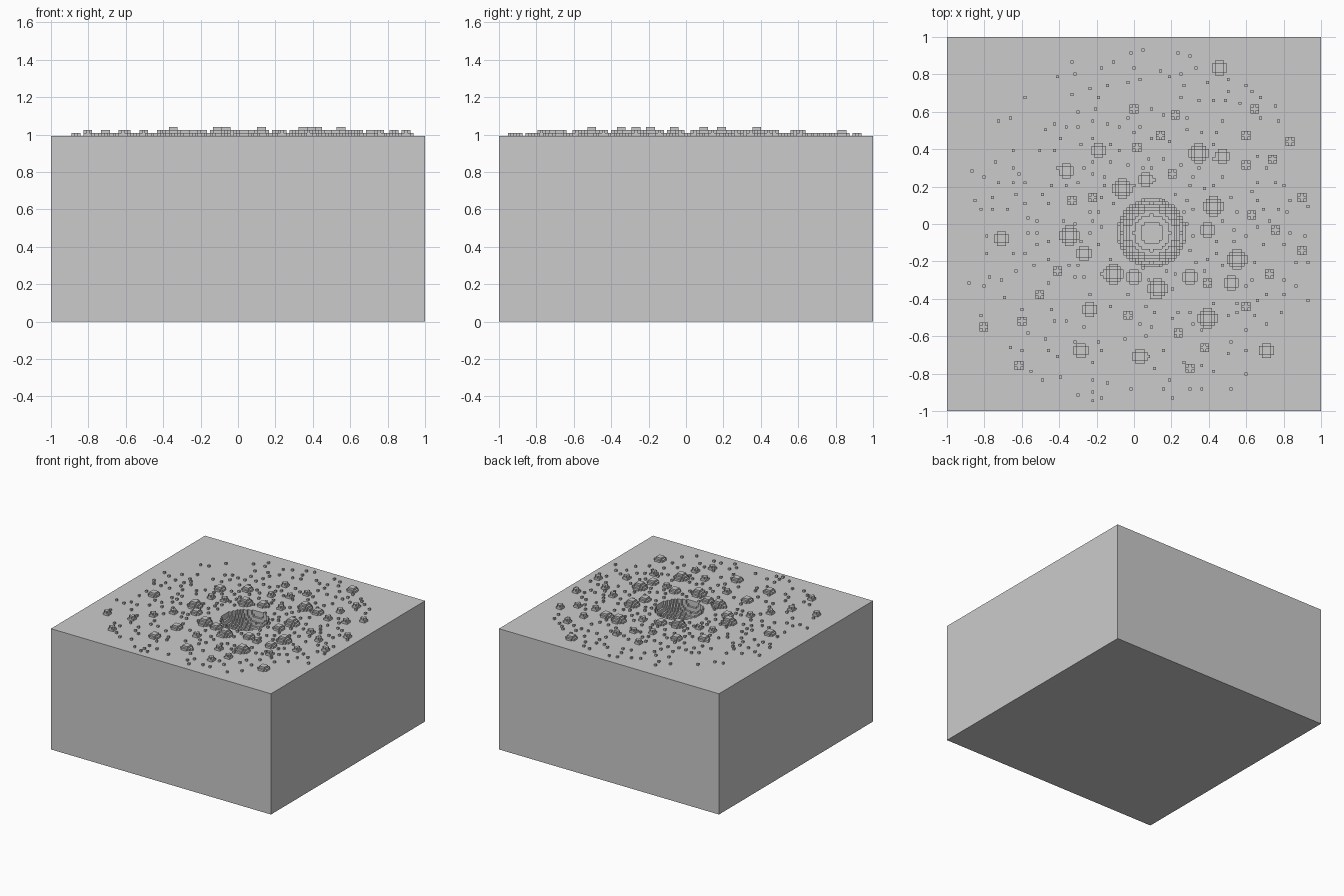
import bpy, bmesh, math, random

if "Cube" in bpy.data.objects:
    bpy.data.objects.remove(bpy.data.objects["Cube"])

random.seed(7)
N = 127                 # voxels along one side
V = 2 / N               # voxel size
TOP = 63                # ground level in voxels


def cell(x, y):
    return int((x + 1) / V), int((y + 1) / V)


def column_field(name, levels, outside, floor=False):
    """Stepped surface: one flat top per cell plus walls down to lower neighbours."""
    bm = bmesh.new()

    def quad(pts):
        bm.faces.new([bm.verts.new((x * V - 1, y * V - 1, z * V)) for x, y, z in pts])

    for (i, j), h in levels.items():
        quad([(i, j, h), (i + 1, j, h), (i + 1, j + 1, h), (i, j + 1, h)])
        ring = [(i, j), (i + 1, j), (i + 1, j + 1), (i, j + 1)]
        for k, (di, dj) in enumerate([(0, -1), (1, 0), (0, 1), (-1, 0)]):
            low = levels.get((i + di, j + dj), outside)
            if low < h:
                a, b = ring[k], ring[(k + 1) % 4]
                quad([(*a, low), (*b, low), (*b, h), (*a, h)])
    if floor:
        quad([(0, 0, 0), (0, N, 0), (N, N, 0), (N, 0, 0)])
    bmesh.ops.remove_doubles(bm, verts=bm.verts[:], dist=V * 0.05)
    bmesh.ops.dissolve_limit(bm, angle_limit=0.01, verts=bm.verts[:], edges=bm.edges[:])
    mesh = bpy.data.meshes.new(name)
    bm.to_mesh(mesh)
    bm.free()
    obj = bpy.data.objects.new(name, mesh)
    bpy.context.collection.objects.link(obj)
    return obj


# ground block with a hemispherical crater
PIT = cell(0.09, -0.045)
PIT_R = 11.7
ground = {}
for i in range(N):
    for j in range(N):
        d = math.hypot(i - PIT[0], j - PIT[1])
        depth = int(math.sqrt(PIT_R ** 2 - d * d)) if d < PIT_R else 0
        ground[i, j] = TOP - depth
column_field("ground_block", ground, 0, floor=True)

# stone positions by size
LARGE = [(.35, .38), (.42, .10), (-.07, .185), (-.34, -.06), (.55, -.19),
         (.13, -.35), (-.11, -.275), (.39, -.505)]
MEDIUM = [(.46, .83), (-.19, .395), (.475, .365), (-.355, .28), (.06, .24),
          (-.71, -.075), (-.27, -.16), (0, -.29), (.305, -.29), (.39, -.03),
          (.52, -.315), (-.24, -.46), (.03, -.705), (.705, -.675), (-.29, -.675)]
SMALL = [(0, .62), (.65, .62), (.22, .58), (.145, .475), (.02, .41), (.2, .27),
         (.6, .47), (.6, .31), (.745, .34), (.84, .44), (.89, .14), (.63, .05),
         (.76, -.03), (.9, -.145), (.72, -.275), (.6, -.445), (.4, -.315),
         (-.41, -.25), (-.5, -.375), (-.6, -.52), (-.8, -.55), (-.61, -.76),
         (-.03, -.495), (.23, -.575), (.375, -.665), (.305, -.775),
         (-.325, .12), (-.225, .14)]


def stones(name, spots, layers):
    """Stepped mounds; layers holds the squared radius of each level."""
    levels = {}
    for x, y in spots:
        ci, cj = cell(x, y)
        for di in range(-3, 4):
            for dj in range(-3, 4):
                h = sum(di * di + dj * dj <= r2 for r2 in layers)
                c = (ci + di, cj + dj)
                if h and ground.get(c) == TOP:
                    levels[c] = max(levels.get(c, 0), TOP + h)
    column_field(name, levels, TOP)


stones("large_stones", LARGE, (10, 5, 2))
stones("medium_stones", MEDIUM, (5, 2))
stones("small_stones", SMALL, (2, 1))

# single-voxel pebbles, denser around the crater
pebbles = []
while len(pebbles) < 270:
    r, a = 0.2 + 0.78 * random.random() ** 0.85, random.uniform(0, math.tau)
    x, y = 0.04 + r * math.cos(a), -0.03 + r * math.sin(a)
    if max(abs(x), abs(y)) < 0.95 and all(
            math.hypot(x - p, y - q) > 0.05 for p, q in LARGE + MEDIUM + SMALL + pebbles):
        pebbles.append((x, y))
stones("pebbles", pebbles, (0,))
